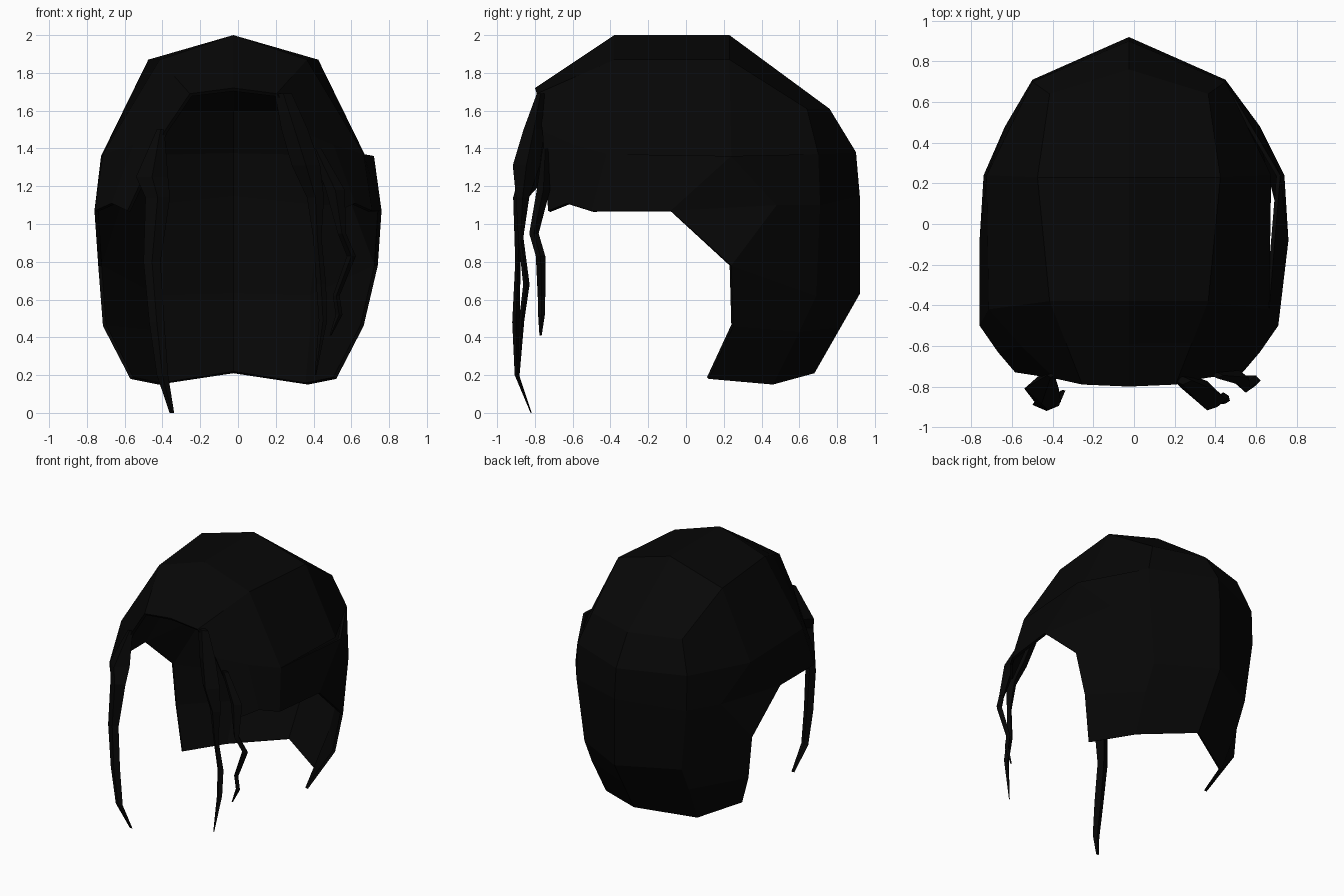
import bpy, bmesh

hair = bpy.data.materials.new("black_hair")
hair.diffuse_color = (0.002, 0.002, 0.002, 1)
CX = -0.025  # symmetry plane of the cap


def finish(bm, name):
    bmesh.ops.recalc_face_normals(bm, faces=bm.faces)
    me = bpy.data.meshes.new(name)
    bm.to_mesh(me)
    bm.free()
    me.materials.append(hair)
    ob = bpy.data.objects.new(name, me)
    bpy.context.collection.objects.link(ob)
    return ob


# Hair cap: half rows from hairline over the crown to the nape,
# each running from the centre line out to the lower edge.
# An optional fourth value pushes the lower right-hand side outward.
corner = (.70, .24, 1.36, .045)
ear = (.735, -.08, 1.07, .05)
behind_ear = (.715, .24, .78, .05)
low_side = (.69, .25, .46)
tip = (.545, .12, .18)
rows = [
    [(0, -.80, 1.72), (.23, -.79, 1.69), (.365, -.76, 1.49), (.56, -.73, 1.07)],
    [(0, -.59, 1.86), (.31, -.585, 1.78), (.53, -.60, 1.42), (.645, -.63, 1.11)],
    [(0, -.38, 2.0), (.39, -.38, 1.87), (.69, -.42, 1.37), (.735, -.5, 1.07)],
    [(0, .23, 2.0), (.45, .23, 1.87), corner, ear],
    [(0, .76, 1.61), (.39, .64, 1.61), corner, ear],
    [(0, .90, 1.38), (.475, .70, 1.37), corner, ear],
    [(0, .92, 1.15), (.475, .71, 1.10), (.61, .48, 1.10, .035), ear],
    [(0, .92, .63), (.42, .69, .62), behind_ear, behind_ear],
    [(0, .82, .455), (.42, .60, .43), low_side, low_side],
    [(0, .68, .21), (.395, .46, .15), tip, tip],
]
bm = bmesh.new()
cache = {}


def vert(p, side, pushed):
    push = p[3] if len(p) > 3 and side > 0 and pushed else 0
    key = (CX + side * p[0] + push, p[1], p[2])
    if key not in cache:
        cache[key] = bm.verts.new(key)
    return cache[key]


for side in (1, -1):
    for a, b in zip(rows, rows[1:]):
        for i in range(3):
            pts = (a[i], a[i + 1], b[i + 1], b[i])
            pushed = max(p[2] for p in pts) < 1.39   # below the side ledge
            loop = [vert(p, side, pushed) for p in pts]
            loop = list(dict.fromkeys(loop))
            if len(loop) > 2:
                bm.faces.new(loop if side > 0 else loop[::-1])
bmesh.ops.recalc_face_normals(bm, faces=bm.faces)
cap = finish(bm, "hair_cap")
top = max(cap.data.polygons, key=lambda f: f.center.z)
thick = cap.modifiers.new("thickness", 'SOLIDIFY')
thick.thickness = 0.02
thick.offset = -1 if top.normal.z > 0 else 1


# Loose front locks: tapered diamond tubes (x, y, z, half width, half depth)
def lock(name, sections):
    bm = bmesh.new()
    rings = [[bm.verts.new((x + u * w, y + v * d, z))
              for u, v in ((1, 0), (0, 1), (-1, 0), (0, -1))]
             for x, y, z, w, d in sections]
    for a, b in zip(rings, rings[1:]):
        for i in range(4):
            j = (i + 1) % 4
            bm.faces.new((a[i], a[j], b[j], b[i]))
    bm.faces.new(rings[0])
    bm.faces.new(rings[-1])
    finish(bm, name)


lock("long_left_lock", [
    (-.41, -.745, 1.50, .02, .01), (-.455, -.81, 1.25, .085, .075),
    (-.425, -.875, 1.14, .065, .04), (-.455, -.89, .80, .045, .014),
    (-.43, -.90, .48, .04, .02), (-.40, -.895, .20, .03, .012),
    (-.35, -.82, 0, .012, .003)])
lock("right_fringe_lock", [
    (.24, -.77, 1.69, .045, .02), (.30, -.805, 1.50, .07, .055),
    (.36, -.845, 1.31, .075, .072),
    (.41, -.865, 1.14, .045, .035), (.42, -.875, .93, .022, .014),
    (.44, -.845, .68, .026, .017), (.45, -.87, .49, .022, .014),
    (.41, -.885, .20, .004, .004)])
lock("short_temple_lock", [
    (.41, -.745, 1.40, .03, .015), (.515, -.755, 1.18, .05, .035),
    (.55, -.805, .95, .022, .025), (.60, -.77, .83, .024, .025),
    (.52, -.765, .62, .018, .02), (.535, -.765, .52, .018, .018),
    (.49, -.77, .41, .005, .006)])
